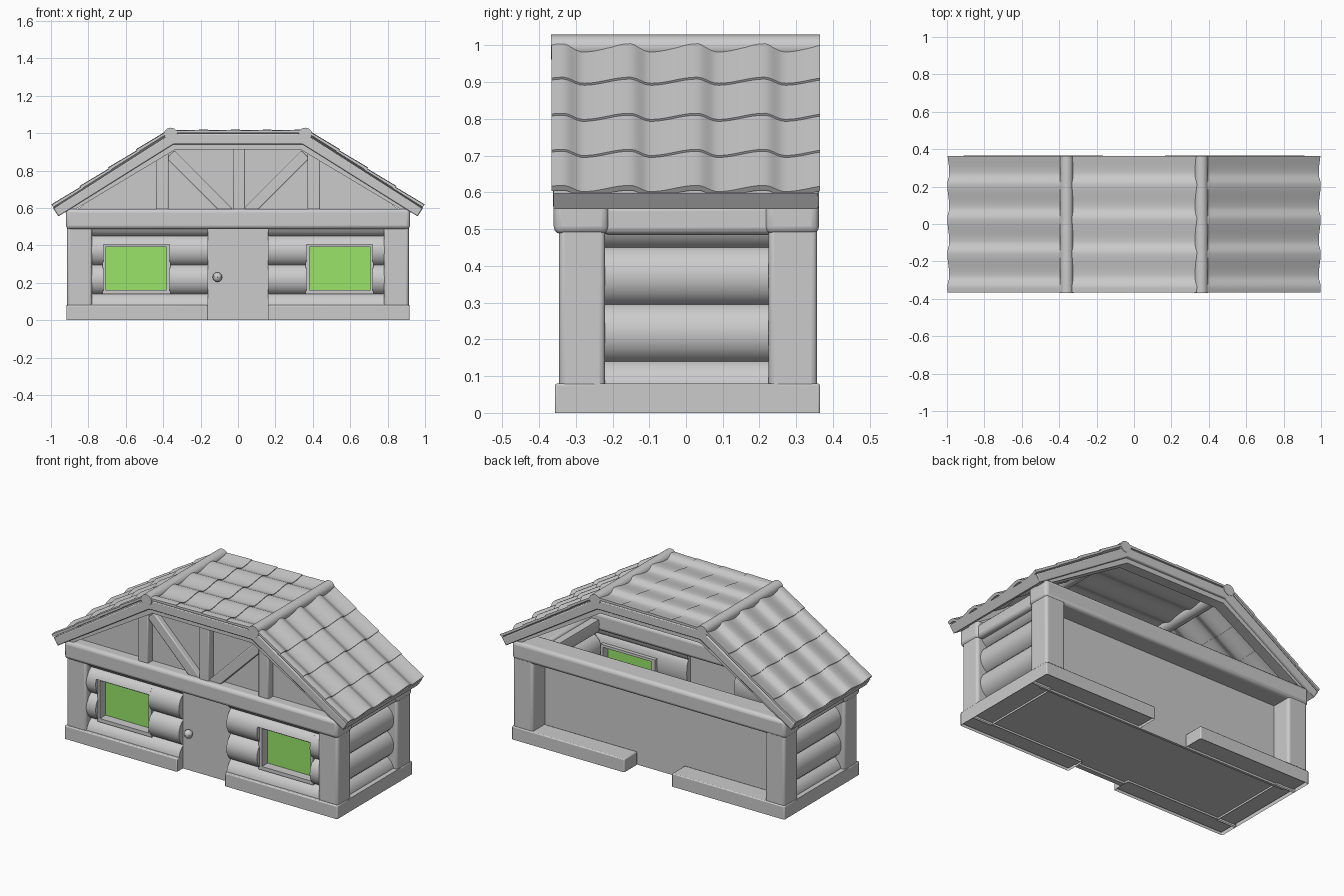
import bpy, bmesh, math
from mathutils import Vector

if "Cube" in bpy.data.objects:
    bpy.data.objects.remove(bpy.data.objects["Cube"])


def material(name, rgb):
    m = bpy.data.materials.new(name)
    m.diffuse_color = (*rgb, 1)
    m.use_nodes = True
    m.node_tree.nodes["Principled BSDF"].inputs["Base Color"].default_value = m.diffuse_color
    return m


GREY = material("plain_grey", (0.6, 0.6, 0.6))
GREEN = material("window_green", (0.32, 0.78, 0.14))


def finish(name, bm, mat=GREY, bevel=0, segs=3, smooth=True, recalc=True):
    if recalc:
        bmesh.ops.recalc_face_normals(bm, faces=bm.faces)
    me = bpy.data.meshes.new(name)
    bm.to_mesh(me)
    bm.free()
    me.materials.append(mat)
    ob = bpy.data.objects.new(name, me)
    bpy.context.collection.objects.link(ob)
    if bevel:
        mod = ob.modifiers.new("bevel", 'BEVEL')
        mod.width, mod.segments = bevel, segs
    if smooth:
        bpy.context.view_layer.objects.active = ob
        ob.select_set(True)
        bpy.ops.object.shade_smooth_by_angle(angle=math.radians(35))
        ob.select_set(False)
    return ob


def box(name, x, y, z, mat=GREY, bevel=0, segs=3, bottom=True):
    """Box from (min, max) ranges."""
    bm = bmesh.new()
    bmesh.ops.create_cube(bm, size=1)
    for v in bm.verts:
        v.co = [r[0] if c < 0 else r[1] for c, r in zip(v.co, (x, y, z))]
    if not bottom:
        low = [f for f in bm.faces if all(v.co.z == z[0] for v in f.verts)]
        bmesh.ops.delete(bm, geom=low, context='FACES_ONLY')
    return finish(name, bm, mat, bevel, segs, bevel > 0)


def sheet(name, pts, mat=GREY):
    """Single face through the given points."""
    bm = bmesh.new()
    bm.faces.new([bm.verts.new(p) for p in pts])
    return finish(name, bm, mat, smooth=False, recalc=False)


def mx(s, a, b):
    """Range a..b mirrored by sign s."""
    return tuple(sorted((s * a, s * b)))


def loft(name, rings, bevel=0, smooth=True):
    """Join equal closed rings of points into a capped solid."""
    bm = bmesh.new()
    rs = [[bm.verts.new(p) for p in r] for r in rings]
    n = len(rs[0])
    for a, b in zip(rs, rs[1:]):
        for i in range(n):
            j = (i + 1) % n
            bm.faces.new((a[i], a[j], b[j], b[i]))
    bm.faces.new(rs[0])
    bm.faces.new(rs[-1][::-1])
    return finish(name, bm, GREY, bevel, 2, smooth)


def log(name, axis, t0, t1, centre, zc, zlo, zhi, neg=0.08, pos=0.08):
    """Elliptic log along x or y, trimmed at zlo and zhi; neg and pos are its two depths."""
    lo, hi = max(-1, (zlo - zc) / 0.085), min(1, (zhi - zc) / 0.085)
    a0, a1 = math.asin(lo), math.asin(hi)
    angs = [a0 + (a1 - a0) * i / 10 for i in range(11)]
    angs += [math.pi - a for a in reversed(angs)]
    if hi == 1:
        angs.pop(11)
    if lo == -1:
        angs.pop()
    prof = [(centre + (pos if math.cos(a) > 0 else neg) * math.cos(a), zc + 0.085 * math.sin(a))
            for a in angs]
    ring = (lambda t: [(t, p, z) for p, z in prof]) if axis == 'x' else \
           (lambda t: [(p, t, z) for p, z in prof])
    return loft(name, [ring(t0), ring(t1)])


ROWS = (0.0625, 0.2175, 0.3725, 0.5275)

# Floor, door and plain back wall
for label, x, y in (("left", (-0.905, -0.165), (-0.35, 0.355)), ("middle", (-0.165, 0.165), (-0.295, 0.235)),
                    ("right", (0.165, 0.905), (-0.35, 0.355))):
    sheet(label + "_floor", [(x[0], y[0], 0.012), (x[1], y[0], 0.012), (x[1], y[1], 0.012), (x[0], y[1], 0.012)])
box("door", (-0.16, 0.16), (-0.30, -0.27), (0, 0.5))
box("back_wall", (-0.85, 0.85), (0.225, 0.24), (0, 0.5))
bm = bmesh.new()
bmesh.ops.create_uvsphere(bm, u_segments=8, v_segments=6, radius=0.026)
for v in bm.verts:
    v.co = Vector((-0.11, -0.32, 0.23)) + v.co
finish("door_knob", bm)

for s in (-1, 1):
    # Plinth, with gaps at the middle of front and back
    box("front_plinth", mx(s, 0.16, 0.917), (-0.357, -0.24), (0, 0.08), bevel=0.006, segs=2, bottom=False)
    box("back_plinth", mx(s, 0.16, 0.917), (0.24, 0.365), (0, 0.08), bevel=0.006, segs=2, bottom=False)
    box("side_plinth", mx(s, 0.79, 0.917), (-0.25, 0.25), (0, 0.08), bottom=False)
    # Corner posts
    for y in ((-0.345, -0.22), (0.225, 0.357)):
        box("corner_post", mx(s, 0.78, 0.913), y, (0.04, 0.53), bevel=0.015)
    # Side wall logs and side top beam
    for zc in ROWS:
        log("side_log", 'y', -0.23, 0.23, s * 0.81, zc, 0.04, 0.555)
    box("side_beam", mx(s, 0.78, 0.91), (-0.23, 0.24), (0.485, 0.57), bevel=0.02)
    # Front wall logs, broken around the window
    d = {"neg": 0.075, "pos": 0.03}
    for zc in ROWS:
        if zc in ROWS[1:3]:
            log("front_log_inner", 'x', s * 0.16, s * 0.365, -0.265, zc, 0.1, 0.56, **d)
            log("front_log_outer", 'x', s * 0.72, s * 0.80, -0.265, zc, 0.1, 0.56, **d)
        else:
            log("front_log_full", 'x', s * 0.16, s * 0.80, -0.265, zc, 0.04, 0.56, **d)
    log("front_log_over_window", 'x', s * 0.36, s * 0.73, -0.265, ROWS[2], 0.405, 0.56, **d)
    # Window frame and glass
    wy = (-0.315, -0.215)
    for x in ((0.36, 0.382), (0.708, 0.725)):
        box("window_jamb", mx(s, *x), wy, (0.14, 0.408))
    for z in ((0.14, 0.162), (0.392, 0.408)):
        box("window_rail", mx(s, 0.36, 0.725), wy, z)
    x0, x1 = mx(s, 0.375, 0.715)
    sheet("window_glass", [(x1, -0.26, 0.155), (x0, -0.26, 0.155), (x0, -0.26, 0.4), (x1, -0.26, 0.4)], GREEN)

# Long top beams
box("front_beam", (-0.92, 0.92), (-0.36, -0.21), (0.487, 0.595), bevel=0.02)
box("back_beam", (-0.92, 0.92), (0.215, 0.362), (0.487, 0.595), bevel=0.02)

# Front gable panel
gable = [(-0.89, 0.57), (0.89, 0.57), (0.37, 0.95), (-0.37, 0.95)]
loft("gable_panel", [[(x, y, z) for x, z in gable] for y in (-0.29, -0.28)], smooth=False)


def timber(name, a, b, w, y0, y1):
    """Straight timber between two (x, z) points."""
    a, b = Vector(a), Vector(b)
    d = (b - a).normalized()
    n = Vector((-d.y, d.x)) * w / 2
    pts = [a - n, a + n, b + n, b - n]
    loft(name, [[(p.x, y, p.y) for p in pts] for y in (y0, y1)], bevel=0.006)


# Gable timbers
timber("king_post", (0.005, 0.57), (0.005, 0.93), 0.065, -0.335, -0.28)
for s in (-1, 1):
    timber("gable_post", (s * 0.405, 0.57), (s * 0.405, 0.93), 0.068, -0.335, -0.28)
    timber("gable_brace", (s * 0.05, 0.575), (s * 0.36, 0.885), 0.06, -0.325, -0.28)


# Roof edge boards that follow the roof outline
def roof_band(name, top, bottom, y0, y1, bevel):
    """Band between two half outlines, mirrored over x = 0."""
    full = lambda h: [(-x, z) for x, z in h] + [(x, z) for x, z in reversed(h)]
    t, b = full(top), full(bottom)
    loft(name, [[(x, y0, z), (x, y1, z), (u, y1, w), (u, y0, w)]
                for (x, z), (u, w) in zip(t, b)], bevel)


for f, label in ((-1, "front"), (1, "back")):
    roof_band(label + "_barge_board", [(0.985, 0.598), (0.36, 0.997)], [(0.96, 0.555), (0.345, 0.94)],
              f * 0.362, f * 0.29, 0.006)
    roof_band(label + "_inner_trim", [(0.955, 0.57), (0.345, 0.95)], [(0.885, 0.583), (0.335, 0.912)],
              f * 0.345, f * 0.28, 0)
for s in (-1, 1):
    eave = [(0.988, 0.597), (0.96, 0.555), (0.925, 0.577), (0.955, 0.618)]
    loft("eave_board", [[(s * x, y, z) for x, z in eave] for y in (-0.36, 0.358)])


# Wavy roof tiles
def wave(y):
    """Short fall after each crest, then a slow rise."""
    t = ((y + 0.335) / 0.183) % 1
    p = t / 0.3 * 0.5 if t < 0.3 else 0.5 + (t - 0.3) / 0.7 * 0.5
    return math.cos(2 * math.pi * p)


def tile_row(name, up, down, normal, lift, amp):
    """One row of tiles from its upper to its lower (x, z) edge."""
    up, down, n = Vector(up), Vector(down), Vector(normal).normalized()
    rings = []
    for i in range(65):
        y = -0.366 + 0.73 * i / 64
        w = amp * wave(y)
        pts = [up + n * w, down + n * (w + lift), down + n * (w + lift - 0.016), up + n * (w - 0.012)]
        rings.append([(p.x, y, p.y) for p in pts])
    loft(name, rings)


for s in (-1, 1):
    for i in range(4):
        x0, x1 = 0.375 + 0.151 * i, 0.385 + 0.151 * (i + 1)
        z = lambda x: 1.004 - 0.65 * (x - 0.375)
        tile_row("slope_tiles", (s * x0, z(x0)), (s * x1, z(x1)), (s * 0.65, 1), 0.007, 0.01)
    # Rounded caps on the two roof bends
    cap = [(s * 0.36 + 0.036 * math.cos(k * math.pi / 6), 0.995 + 0.034 * math.sin(k * math.pi / 6))
           for k in range(12)]
    loft("ridge_cap", [[(x, y, z) for x, z in cap] for y in (-0.368, 0.364)])
for i in range(4):
    x0 = -0.34 + 0.17 * i
    tile_row("flat_roof_tiles", (x0, 1.007), (x0 + 0.18, 1.007), (0, 1), 0.004, 0.008)
